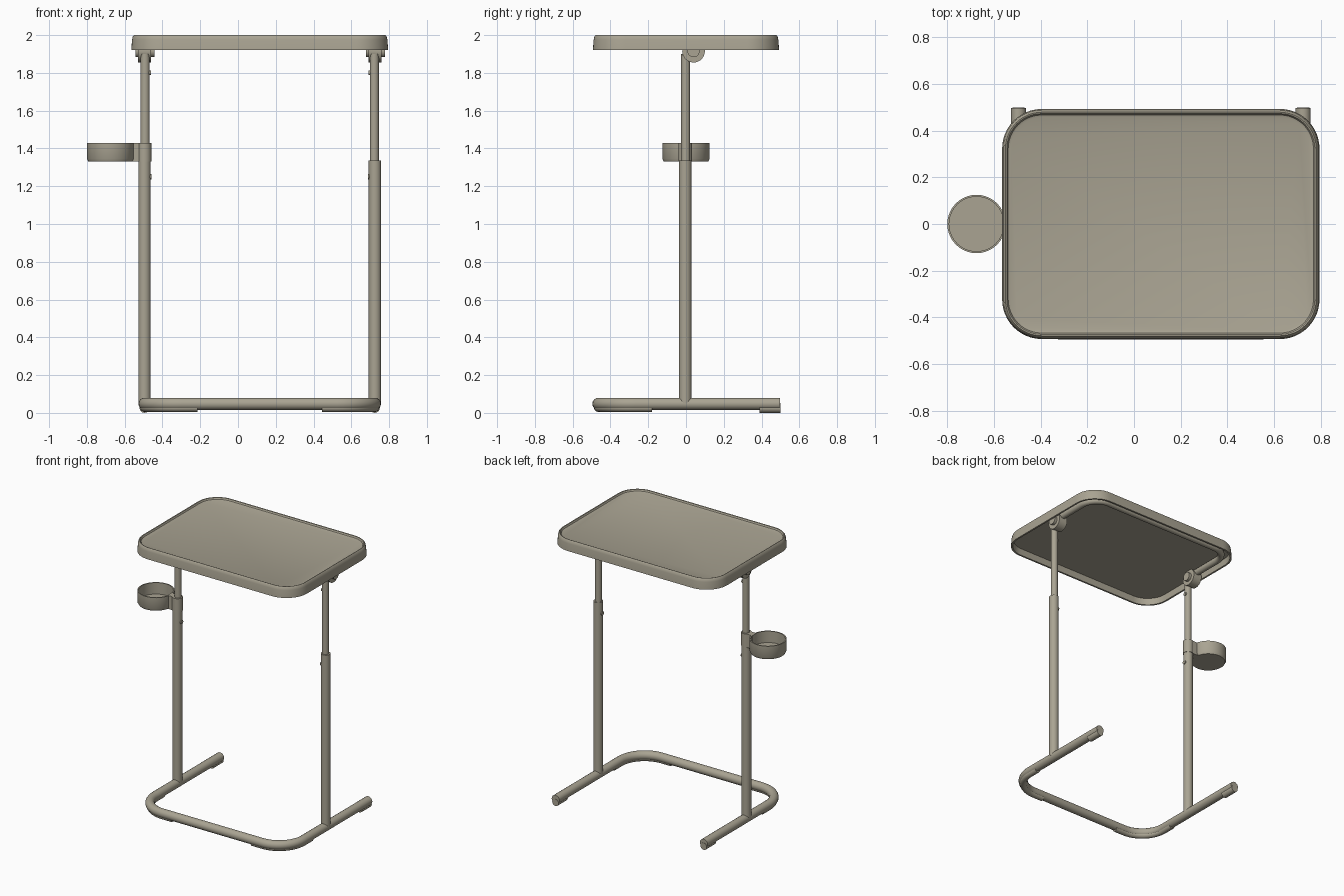
import bpy, bmesh, math
from mathutils import Vector, Matrix

cube = bpy.data.objects.get("Cube")
if cube:
    bpy.data.objects.remove(cube, do_unlink=True)

# Single warm grey colour
taupe = bpy.data.materials.new("warm_grey")
taupe.use_nodes = True
COLOUR = (0.40, 0.37, 0.29, 1)
taupe.diffuse_color = COLOUR
taupe.node_tree.nodes["Principled BSDF"].inputs["Base Color"].default_value = COLOUR

MID = 0.115            # centre of table in x
LEGS = {"right": -0.495, "left": 0.725}


def finish(name, bm):
    bmesh.ops.recalc_face_normals(bm, faces=bm.faces)
    mesh = bpy.data.meshes.new(name)
    bm.to_mesh(mesh)
    bm.free()
    mesh.materials.append(taupe)
    obj = bpy.data.objects.new(name, mesh)
    bpy.context.collection.objects.link(obj)
    bpy.ops.object.select_all(action="DESELECT")
    obj.select_set(True)
    bpy.context.view_layer.objects.active = obj
    bpy.ops.object.shade_smooth_by_angle(angle=math.radians(35))
    return obj


def loft(name, rings):
    """Skin a stack of matching closed loops and cap both ends."""
    bm = bmesh.new()
    loops = [[bm.verts.new(p) for p in ring] for ring in rings]
    n = len(loops[0])
    for a, b in zip(loops, loops[1:]):
        for i in range(n):
            j = (i + 1) % n
            bm.faces.new((a[i], a[j], b[j], b[i]))
    bm.faces.new(loops[0])
    bm.faces.new(loops[-1])
    return finish(name, bm)


def circle(x, y, z, r, n=40):
    return [(x + r * math.cos(math.tau * i / n), y + r * math.sin(math.tau * i / n), z)
            for i in range(n)]


def post(name, x, y, r, z0, z1):
    return loft(name, [circle(x, y, z0, r, 24), circle(x, y, z1, r, 24)])


def axle(name, x0, x1, y, z, r):
    """Cylinder lying along x."""
    return loft(name, [[(x, y + r * math.cos(math.tau * i / 28), z + r * math.sin(math.tau * i / 28))
                        for i in range(28)] for x in (x0, x1)])


def arc(cx, cy, r, a0, a1, n=12):
    return [Vector((cx + r * math.cos(math.radians(a0 + (a1 - a0) * i / n)),
                    cy + r * math.sin(math.radians(a0 + (a1 - a0) * i / n))))
            for i in range(n + 1)]


def tube(name, path, z, r, sides=16):
    """Round bar swept along a flat path at height z."""
    rings = []
    for i, p in enumerate(path):
        t = (path[min(i + 1, len(path) - 1)] - path[max(i - 1, 0)]).normalized()
        side = Vector((t.y, -t.x))
        rings.append([(p.x + side.x * r * math.cos(a), p.y + side.y * r * math.cos(a), z + r * math.sin(a))
                      for a in (math.tau * k / sides for k in range(sides))])
    return loft(name, rings)


def u_path(y_open, y_turn, r):
    """U shape between the two legs, closed at y_turn."""
    s = 1 if y_turn > y_open else -1
    x0, x1 = LEGS["right"], LEGS["left"]
    cy = y_turn - s * r
    return ([Vector((x0, y_open))] + arc(x0 + r, cy, r, 180, 180 - 90 * s)
            + arc(x1 - r, cy, r, 90 * s, 0) + [Vector((x1, y_open))])


# Table top: shallow tray with a raised lip and hollow underside
def outline(inset, z):
    hx, hy, r = 0.68 - inset, 0.493 - inset, 0.17 - inset
    pts = []
    for sx, sy, a in ((1, 1, 0), (-1, 1, 90), (-1, -1, 180), (1, -1, 270)):
        pts += arc(MID + sx * (hx - r), sy * (hy - r), r, a, a + 90)
    return [(p.x, p.y, z) for p in pts]


TRAY = [(0.018, 1.968), (0.013, 1.92), (0, 1.92), (0.004, 1.975), (0.008, 1.993),
        (0.014, 2.0), (0.02, 1.998), (0.026, 1.988), (0.036, 1.984)]
loft("table_top", [outline(i, z) for i, z in TRAY])

# Bent support tube beneath the table top
tube("top_frame", u_path(0.02, 0.435, 0.13), 1.944, 0.024)

# Floor frame, open at the back
tube("floor_frame", u_path(0.498, -0.464, 0.2), 0.048, 0.032)

# Legs, hinges, locking buttons and floor pads
for side, x in LEGS.items():
    inward = 1 if side == "right" else -1
    post(side + "_lower_leg", x, -0.004, 0.033, 0.05, 1.335)
    post(side + "_upper_leg", x + 0.003 * inward, -0.002, 0.024, 1.3, 1.9)
    axle(side + "_hinge", x - 0.034, x + 0.034, 0.04, 1.915, 0.06)
    axle(side + "_hinge_pin", x - 0.048, x + 0.054, 0.04, 1.915, 0.032)
    axle(side + "_leg_button", x, x + 0.038 * inward, -0.004, 1.25, 0.014)
    axle(side + "_hinge_screw", x, x + 0.034 * inward, -0.002, 1.8, 0.012)
    tube(side + "_rear_pad", [Vector((x, 0.39)), Vector((x, 0.5))], 0.026, 0.026)
    cx = x + 0.2 * inward
    bend = [Vector((x, -0.18))] + arc(cx, -0.264, 0.2, 180 if inward > 0 else 0,
                                     270 if inward > 0 else -90)
    bend.append(Vector((x + 0.28 * inward, -0.464)))
    tube(side + "_front_pad", bend, 0.028, 0.023)

# Cup holder with its clamp on the right leg
CUP = [(0.125, 1.345), (0.125, 1.43), (0.117, 1.43), (0.117, 1.345)]
cup_rings = [circle(-0.675, 0, 1.33, 0.117)] + [circle(-0.675, 0, z, r) for r, z in CUP]
loft("cup_holder", cup_rings)
post("cup_clamp", LEGS["right"], -0.004, 0.036, 1.33, 1.43)
bm = bmesh.new()
bmesh.ops.create_cube(bm, size=1, matrix=Matrix.Translation((-0.538, 0, 1.38))
                      @ Matrix.Diagonal((0.05, 0.05, 0.1, 1)))
finish("cup_bracket", bm)
